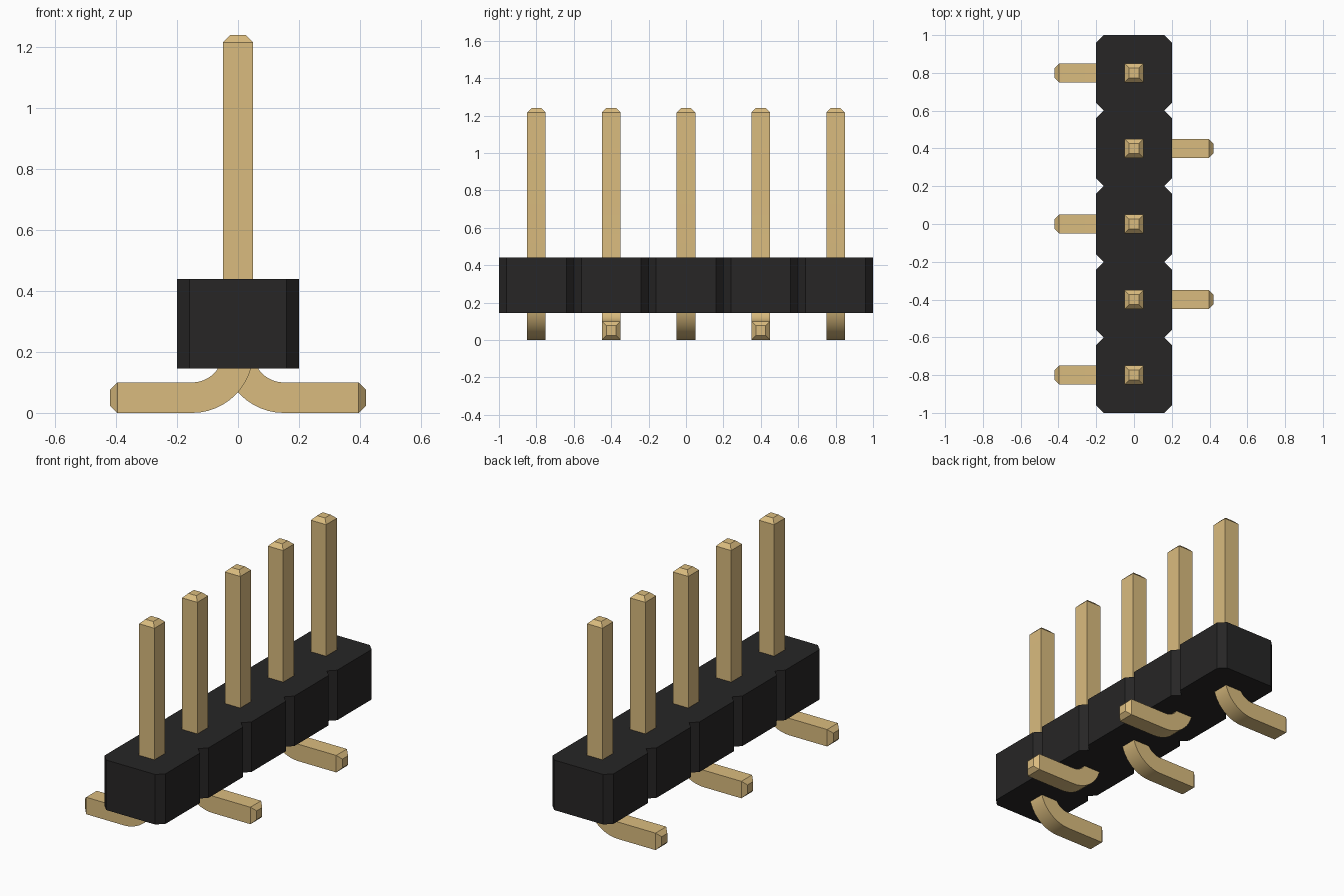
import bpy
import bmesh
import math
from mathutils import Vector

cube = bpy.data.objects.get("Cube")
if cube:
    bpy.data.objects.remove(cube)

PITCH, COUNT = 0.4, 5
HALF_PIN, TIP_HALF, TIP_LEN = 0.05, 0.026, 0.024
BODY_LOW, BODY_HIGH, BODY_HALF, CHAMFER = 0.145, 0.44, 0.2, 0.04
PIN_TOP, FOOT_END = 1.24, 0.42
BEND_RADIUS, BEND_STEPS = 0.15, 12


def material(name, color, metallic, roughness):
    mat = bpy.data.materials.new(name)
    mat.use_nodes = True
    mat.diffuse_color = color
    bsdf = mat.node_tree.nodes["Principled BSDF"]
    bsdf.inputs["Base Color"].default_value = color
    bsdf.inputs["Metallic"].default_value = metallic
    bsdf.inputs["Roughness"].default_value = roughness
    return mat


def finish(bm, name, mat):
    bmesh.ops.recalc_face_normals(bm, faces=bm.faces)
    mesh = bpy.data.meshes.new(name)
    bm.to_mesh(mesh)
    bm.free()
    mesh.materials.append(mat)
    obj = bpy.data.objects.new(name, mesh)
    bpy.context.collection.objects.link(obj)
    return obj


black = material("black plastic", (0.02, 0.019, 0.019, 1), 0, 0.6)
gold = material("pale gold", (0.70, 0.50, 0.21, 1), 0, 0.5)


# Housing: row of chamfered cells, extruded upwards
def make_housing():
    bm = bmesh.new()
    side = []
    for i in range(COUNT):
        y = (i - (COUNT - 1) / 2) * PITCH
        inner, outer = BODY_HALF - CHAMFER, PITCH / 2 - CHAMFER
        side += [(inner, y - PITCH / 2), (BODY_HALF, y - outer), (BODY_HALF, y + outer)]
    side.append((BODY_HALF - CHAMFER, COUNT * PITCH / 2))
    outline = side + [(-x, y) for x, y in reversed(side)]
    face = bm.faces.new([bm.verts.new((x, y, BODY_LOW)) for x, y in outline])
    top = bmesh.ops.extrude_face_region(bm, geom=[face])["geom"]
    moved = [v for v in top if isinstance(v, bmesh.types.BMVert)]
    bmesh.ops.translate(bm, verts=moved, vec=(0, 0, BODY_HIGH - BODY_LOW))
    finish(bm, "housing", black)


# Pin: square section swept down the post, round the bend and along the foot
def make_pin(name, y, direction):
    center_z = HALF_PIN + BEND_RADIUS
    rings = [(0, PIN_TOP, 0, TIP_HALF), (0, PIN_TOP - TIP_LEN, 0, HALF_PIN)]
    for i in range(BEND_STEPS + 1):
        a = math.pi / 2 * i / BEND_STEPS
        rings.append((BEND_RADIUS * (1 - math.cos(a)),
                      center_z - BEND_RADIUS * math.sin(a), a, HALF_PIN))
    rings += [(FOOT_END - TIP_LEN, HALF_PIN, math.pi / 2, HALF_PIN),
              (FOOT_END, HALF_PIN, math.pi / 2, TIP_HALF)]

    bm = bmesh.new()
    loops = []
    for x, z, a, half in rings:
        across = Vector((math.cos(a), 0, math.sin(a))) * half
        depth = Vector((0, half, 0))
        corners = (across + depth, depth - across, -across - depth, across - depth)
        loop = []
        for c in corners:
            p = Vector((x, 0, z)) + c
            loop.append(bm.verts.new((p.x * direction, p.y + y, p.z)))
        loops.append(loop)
    for a, b in zip(loops, loops[1:]):
        for i in range(4):
            j = (i + 1) % 4
            bm.faces.new((a[i], a[j], b[j], b[i]))
    bm.faces.new(loops[0])
    bm.faces.new(loops[-1])
    obj = finish(bm, name, gold)

    bpy.ops.object.select_all(action="DESELECT")
    obj.select_set(True)
    bpy.context.view_layer.objects.active = obj
    bpy.ops.object.shade_smooth_by_angle(angle=math.radians(30))


make_housing()
# Feet alternate between the two sides
for n in range(COUNT):
    make_pin(f"pin_{n + 1}", (n - (COUNT - 1) / 2) * PITCH, 1 if n % 2 else -1)
